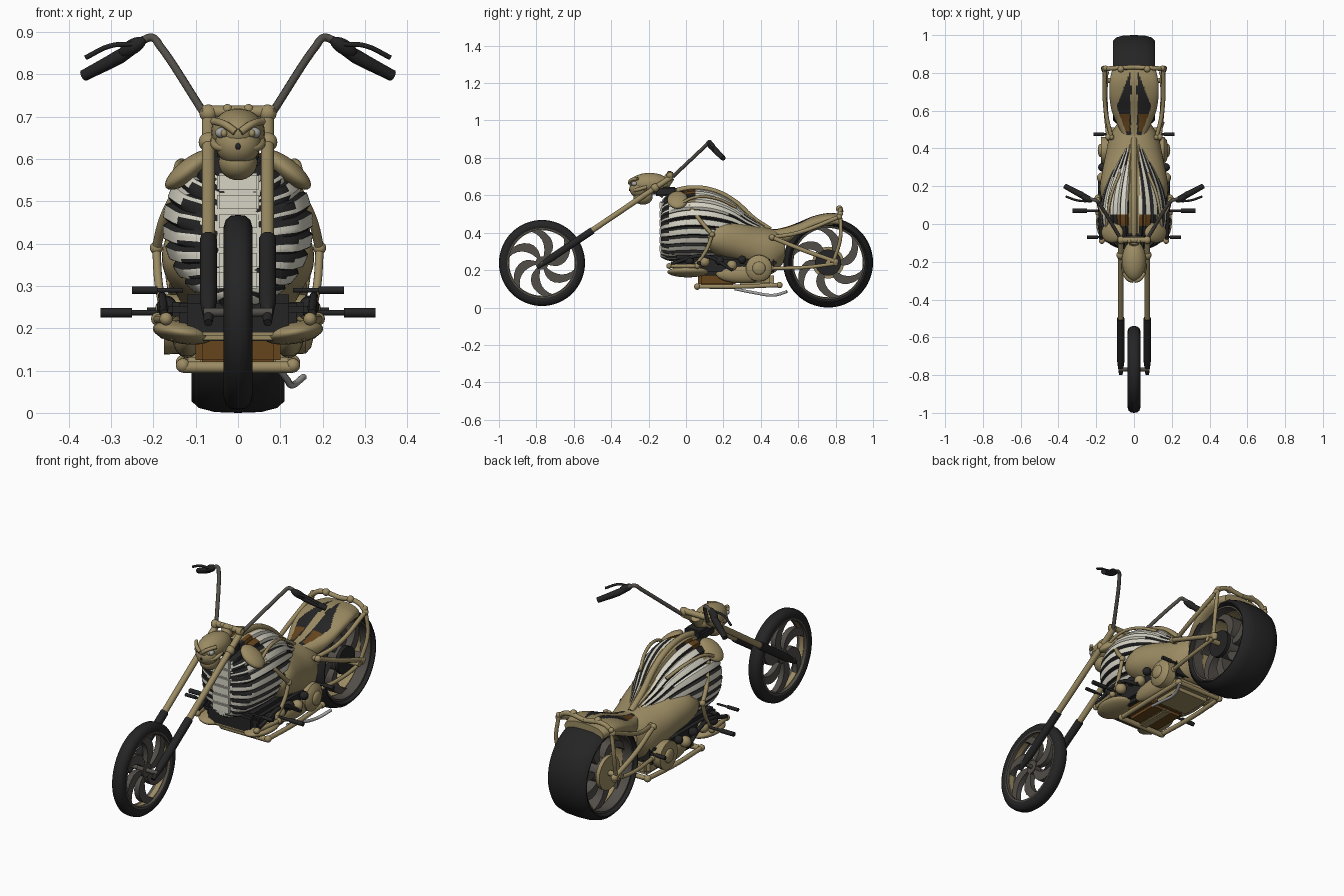
import bpy, bmesh, math
from mathutils import Vector

if "Cube" in bpy.data.objects:
    bpy.data.objects.remove(bpy.data.objects["Cube"])

def mat(name, r, g, b):
    m = bpy.data.materials.new(name)
    m.diffuse_color = (r, g, b, 1)
    m.use_nodes = True
    m.node_tree.nodes["Principled BSDF"].inputs["Base Color"].default_value = m.diffuse_color
    return m

BONE = mat("bone tan", 0.33, 0.26, 0.125)
CREAM = mat("rib cream", 0.68, 0.66, 0.56)
BLACK = mat("rubber black", 0.018, 0.018, 0.018)
METAL = mat("dark metal", 0.085, 0.076, 0.066)
BROWN = mat("rust brown", 0.13, 0.058, 0.012)
STEEL = mat("light steel", 0.38, 0.38, 0.37)

def finish(name, bm, *mats):
    bmesh.ops.recalc_face_normals(bm, faces=bm.faces)
    me = bpy.data.meshes.new(name)
    bm.to_mesh(me); bm.free()
    for m in mats:
        me.materials.append(m)
    ob = bpy.data.objects.new(name, me)
    bpy.context.collection.objects.link(ob)
    return ob

def ball(name, c, r, m, rot=(0, 0, 0)):
    bm = bmesh.new()
    bmesh.ops.create_uvsphere(bm, u_segments=24, v_segments=14, radius=1)
    ob = finish(name, bm, m)
    ob.location, ob.rotation_euler = c, rot
    ob.scale = r if isinstance(r, tuple) else (r, r, r)
    return ob

def box(name, c, size, m, bev=0.01):
    bm = bmesh.new()
    bmesh.ops.create_cube(bm, size=1)
    for v in bm.verts:
        v.co = Vector([v.co[i] * size[i] + c[i] for i in range(3)])
    bmesh.ops.bevel(bm, geom=bm.edges[:], offset=bev, segments=2, affect='EDGES')
    return finish(name, bm, m)

def tube(name, pts, r, m, radii=None):
    cu = bpy.data.curves.new(name, 'CURVE')
    cu.dimensions, cu.bevel_depth, cu.bevel_resolution = '3D', r, 3
    cu.use_fill_caps, cu.resolution_u = True, 8
    sp = cu.splines.new('BEZIER')
    sp.bezier_points.add(len(pts) - 1)
    for i, p in enumerate(pts):
        b = sp.bezier_points[i]
        b.co = p
        b.radius = radii[i] if radii else 1
        b.handle_left_type = b.handle_right_type = 'AUTO'
    cu.materials.append(m)
    ob = bpy.data.objects.new(name, cu)
    bpy.context.collection.objects.link(ob)
    return ob

def bone(name, pts, r, m=BONE):
    tube(name, pts, r, m)
    for p in (pts[0], pts[-1]):
        ball(name + "_knuckle", p, r * 1.4, m)

def lathe(name, prof, y, z, m, n=64, x0=0):
    # closed (x, radius) profile spun around the wheel axis
    bm = bmesh.new()
    rings = [[bm.verts.new((x0 + x, y + r * math.cos(a), z + r * math.sin(a))) for x, r in prof]
             for a in [2 * math.pi * k / n for k in range(n)]]
    for k in range(n):
        p, q = rings[k], rings[(k + 1) % n]
        for i in range(len(prof)):
            j = (i + 1) % len(prof)
            bm.faces.new((p[i], p[j], q[j], q[i]))
    return finish(name, bm, m)

def loft(name, secs, mats, rule=lambda c, j: 0, n=48, e=2.0, groove=0, sub=4, cap=0):
    # superellipse sections (y, half width, bottom, top), smoothly interpolated along y
    rows = []
    for i in range(len(secs) - 1):
        p = [Vector(secs[max(0, min(len(secs) - 1, i + d))]) for d in (-1, 0, 1, 2)]
        for s in range(sub):
            t = s / sub
            rows.append(0.5 * (2 * p[1] + (p[2] - p[0]) * t + (2 * p[0] - 5 * p[1] + 4 * p[2] - p[3]) * t * t
                               + (3 * p[1] - p[0] - 3 * p[2] + p[3]) * t ** 3))
    rows.append(Vector(secs[-1]))
    bm = bmesh.new()
    rings = []
    for y, w, b, t in rows:
        ring = []
        for j in range(n):
            a = 2 * math.pi * j / n
            f = 0.93 if groove and j % groove == groove - 1 else 1
            cx, sz = math.cos(a), math.sin(a)
            ring.append(bm.verts.new((f * w * math.copysign(abs(cx) ** (2 / e), cx), y,
                                      (b + t) / 2 + f * (t - b) / 2 * math.copysign(abs(sz) ** (2 / e), sz))))
        rings.append(ring)
    for p, q in zip(rings, rings[1:]):
        for j in range(n):
            k = (j + 1) % n
            f = bm.faces.new((p[j], p[k], q[k], q[j]))
            f.material_index = rule(f.calc_center_median(), j)
    for r in (rings[0], rings[-1]):
        bm.faces.new(r).material_index = cap
    return finish(name, bm, *mats)

# wheels: tyre, rim with tan lining, hub and swirling blade spokes
def wheel(name, y, z, R, w, blade, hub):
    ri = R - 0.048
    lathe(name + "_tyre", [(-w * .8, ri), (-w, ri + .015), (-w, R - .028), (-w * .85, R - .012), (-w * .5, R - .002),
                           (0, R), (w * .5, R - .002), (w * .85, R - .012), (w, R - .028), (w, ri + .015), (w * .8, ri)],
          y, z, BLACK)
    for part, k, d, m in (("_rim", .86, .004, METAL), ("_rim_lining", .35, .007, BONE)):
        lathe(name + part, [(-w * k, ri - d), (-w * k, ri + .006), (w * k, ri + .006), (w * k, ri - d)], y, z, m)
    lathe(name + "_hub", [(-blade * 1.3, 0.001), (-blade * 1.3, hub), (blade * 1.3, hub), (blade * 1.3, 0.001)], y, z, METAL, 32)
    bm = bmesh.new()
    for k in range(6):
        prev = None
        for i in range(9):
            t = i / 8
            r = hub * .8 + (ri - hub * .8) * t
            a = 2 * math.pi * k / 6 + 0.75 * t * t
            h = (0.012 + 0.038 * math.sin(math.pi * t * .7)) / r
            cur = [bm.verts.new((sx * blade, y + r * math.cos(a + sa * h), z + r * math.sin(a + sa * h)))
                   for sx, sa in ((-1, -.6), (1, -.6), (1, .6), (-1, .6))]
            if prev:
                for j in range(4):
                    bm.faces.new((prev[j], prev[(j + 1) % 4], cur[(j + 1) % 4], cur[j]))
            prev = cur
    finish(name + "_spokes", bm, METAL)

wheel("front_wheel", -0.77, 0.238, 0.23, 0.034, 0.014, 0.035)
wheel("rear_wheel", 0.76, 0.24, 0.24, 0.11, 0.05, 0.06)

# ribcage tank: cream ridges with thin black grooves, tan spine, dark tank front with rust patches
def rib_rule(c, j):
    u = abs(c.x)
    if u < 0.03 and c.z > 0.43 and c.y > -0.1:
        return 2
    if c.z > 0.56 and c.y < 0.04 and u > 0.03:
        return 2 if u > 0.12 else (3 if u < 0.085 and c.y > -.02 else 1)
    if c.y < -0.09 and u > 0.055:
        return 1 if j % 5 > (0 if c.z > .45 else 1) else 0
    return 1 if j % 5 == 3 or (j % 5 == 4 and c.z < .5) else 0

loft("ribcage_tank", [(-.135, .05, .27, .56), (-.12, .105, .26, .585), (-.09, .145, .25, .605), (-.03, .168, .25, .625),
                      (.05, .178, .25, .635), (.15, .165, .25, .62), (.25, .13, .27, .57), (.33, .09, .30, .50),
                      (.42, .045, .33, .44)], (CREAM, BLACK, BONE, BROWN), rib_rule, n=120, groove=5)
tube("spine", [(0, -.09, .615), (0, .03, .638), (0, .15, .622), (0, .26, .565), (0, .36, .475), (0, .45, .415)], .016, BONE)
for i in range(6):
    box("sternum_plate", (0, -.136, .315 + .046 * i), (.10, .014, .043), CREAM, .005)

# hip shell, seat and rear fender
loft("hip_shell", [(.10, .14, .32, .42), (.14, .172, .28, .455), (.20, .18, .25, .485), (.28, .168, .23, .47),
                   (.37, .15, .20, .44), (.46, .13, .18, .42), (.53, .09, .25, .40)], (BONE,), e=2.2)

def seat_rule(c, j):
    u = abs(c.x)
    if c.z < 0.38 or c.y > 0.80 or c.y < 0.47:
        return 0
    hi = 0.03 + 0.36 * (c.y - 0.45) if c.y < 0.62 else 0.092 - 0.38 * (c.y - 0.62)
    return 0 if not 0.016 < u < hi else (2 if 0.49 < c.y < 0.58 and u > 0.025 else 1)

loft("seat_fender", [(.37, .05, .38, .46), (.45, .055, .35, .42), (.53, .09, .34, .43), (.60, .118, .37, .455),
                     (.68, .13, .41, .488), (.76, .128, .43, .505), (.835, .11, .42, .50)],
     (BONE, BLACK, BROWN), seat_rule, n=128, e=2.5, sub=12)

# engine block and underside
box("engine_block", (0, .20, .225), (.28, .54, .11), BLACK, .02)
box("oil_pan", (0, .165, .15), (.20, .20, .08), BROWN, .015)
box("gear_case", (0, .37, .15), (.22, .20, .08), BONE, .02)
box("keel", (0, .16, .112), (.05, .20, .02), BONE, .006)
box("front_crossbar", (0, -.03, .245), (.33, .05, .035), BLACK)
box("front_lower_plate", (0, -.02, .19), (.34, .10, .035), BONE)
tube("lower_crossbar", [(-.13, .06, .108), (.13, .06, .108)], .014, BONE)
tube("rear_crossbar", [(-.13, .50, .12), (.13, .50, .12)], .012, BONE)

# skull headlight
ball("skull_cranium", (0, -.195, .662), (.064, .108, .058), BONE)
ball("skull_face", (0, -.25, .635), (.054, .052, .05), BONE)
ball("skull_jaw", (0, -.23, .592), (.046, .052, .042), BONE)
ball("skull_nose_hole", (0, -.300, .63), (.006, .005, .008), BLACK)
box("headlight_mount", (0, -.11, .62), (.10, .12, .05), BLACK)

for s in (1, -1):
    # skull sides
    ball("skull_eye", (s * .038, -.275, .662), (.016, .016, .013), STEEL)
    ball("skull_pupil", (s * .033, -.288, .661), (.008, .008, .009), BONE)
    tube("skull_brow", [(s * .006, -.303, .664), (s * .03, -.294, .681), (s * .058, -.258, .690)], .009, BONE)
    tube("skull_cheek", [(s * .022, -.285, .625), (s * .05, -.26, .63), (s * .056, -.21, .645)], .010, BONE)
    # fork legs and handlebar
    tube("fork_upper", [(s * .07, -.52, .40), (s * .07, -.075, .70)], .0155, BONE)
    tube("fork_lower", [(s * .07, -.50, .412), (s * .07, -.72, .265), (s * .07, -.795, .213)], .020, BLACK, (1, 1, .5))
    ball("fork_cap", (s * .07, -.085, .708), .021, BONE)
    ball("fork_clamp_joint", (s * .07, -.165, .64), .023, BONE)
    tube("handlebar", [(s * .075, -.07, .70), (s * .185, .107, .868), (s * .203, .125, .887), (s * .222, .13, .882),
                       (s * .27, .15, .85)], .0095, METAL)
    tube("handgrip", [(s * .25, .14, .86), (s * .28, .155, .842), (s * .365, .20, .797)], .017, BLACK, (.8, 1, .8))
    ball("control_housing", (s * .25, .135, .865), (.038, .018, .018), BLACK, (0, s * .5, s * .4))
    tube("lever", [(s * .25, .12, .872), (s * .30, .125, .868), (s * .36, .145, .84)], .006, BLACK)
    # shoulders and arms beside the ribs
    ball("shoulder", (s * .115, -.045, .575), (.07, .055, .026), BONE, (0, s * .66, 0))
    tube("tank_edge", [(s * .15, -.04, .55), (s * .14, .05, .59), (s * .118, .16, .583), (s * .075, .27, .535)], .008, BONE)
    bone("upper_arm", [(s * .135, .02, .54), (s * .175, .08, .46), (s * .193, .14, .39)], .011)
    bone("forearm", [(s * .193, .14, .39), (s * .188, .11, .31), (s * .175, .06, .235)], .010)
    # side engine parts
    ball("foot_plate", (s * .13, .01, .19), (.072, .11, .027), BONE, (0, -s * .15, 0))
    lathe("round_cover", [(-.03, .001), (-.03, .072), (.015, .07), (.028, .055), (.034, .03), (.036, .001)],
          .39, .21, BONE, 32, s * .145)
    ball("cover_cap", (s * .178, .39, .21), (.014, .035, .035), BONE)
    ball("lower_shell", (s * .12, .30, .18), (.035, .14, .05), BONE)
    for y, z, r in ((.02, .25, .024), (.10, .245, .028), (.18, .25, .024), (.245, .225, .028), (.30, .255, .022)):
        ball("engine_knob", (s * .168, y, z), r, BONE if r > .025 else BLACK)
    tube("linkage", [(s * .175, -.08, .235), (s * .18, .1, .275), (s * .182, .25, .20)], .010, BLACK)
    bone("lower_rail", [(s * .13, .06, .112), (s * .135, .28, .112), (s * .13, .50, .12)], .012)
    bone("front_bar", [(s * .17, -.09, .222), (s * .19, .06, .222)], .011)
    # foot pegs
    for y, z, x0, x1, r in ((.07, .237, .25, .325, .0115), (-.07, .29, .19, .25, .009), (.475, .24, .16, .215, .010)):
        tube("foot_peg", [(s * x0, y, z), (s * x1, y, z)], r, BLACK)
        tube("peg_stem", [(s * .13, y, z), (s * x0, y, z)], r * .6, BLACK)
    # rear frame bones
    bone("swing_arm", [(s * .135, .46, .375), (s * .15, .62, .31), (s * .15, .80, .245)], .012)
    bone("lower_stay", [(s * .13, .46, .21), (s * .15, .64, .215), (s * .15, .80, .235)], .010)
    bone("upper_stay", [(s * .12, .46, .375), (s * .15, .60, .40), (s * .155, .82, .485)], .011)
    bone("rear_stay", [(s * .15, .79, .25), (s * .165, .825, .37), (s * .15, .825, .50)], .010)
    tube("rear_loop", [(s * .155, .82, .49), (s * .11, .825, .52), (0, .83, .515)], .012, BONE)
    ball("tail_knob", (s * .07, .82, .528), .018, BONE)

# clamps, axles and kickstand
tube("top_clamp", [(-.085, -.085, .712), (.085, -.085, .712)], .015, BONE)
tube("lower_clamp", [(-.08, -.165, .635), (.08, -.165, .635)], .014, BONE)
tube("steering_neck", [(0, -.15, .60), (0, -.085, .70)], .028, BONE)
for x in (-.025, .025):
    ball("clamp_bolt", (x, -.09, .718), .012, BONE)
tube("front_axle", [(-.082, -.77, .238), (.082, -.77, .238)], .011, METAL)
tube("rear_axle", [(-.165, .76, .24), (.165, .76, .24)], .014, BONE)
lathe("rear_sprocket", [(-.01, .001), (-.01, .085), (.01, .085), (.01, .001)], .76, .24, BONE, 32, -.085)
lathe("rear_brake_disc", [(-.01, .001), (-.01, .07), (.01, .07), (.01, .001)], .76, .24, BLACK, 32, .08)
tube("kickstand", [(.10, .26, .10), (.115, .36, .08), (.13, .47, .066), (.155, .54, .085)], .008, STEEL)

# turn the tubes into meshes and smooth everything
for ob in bpy.context.scene.objects:
    ob.select_set(True)
    bpy.context.view_layer.objects.active = ob
bpy.ops.object.convert(target='MESH')
bpy.ops.object.shade_smooth_by_angle(angle=math.radians(40))
